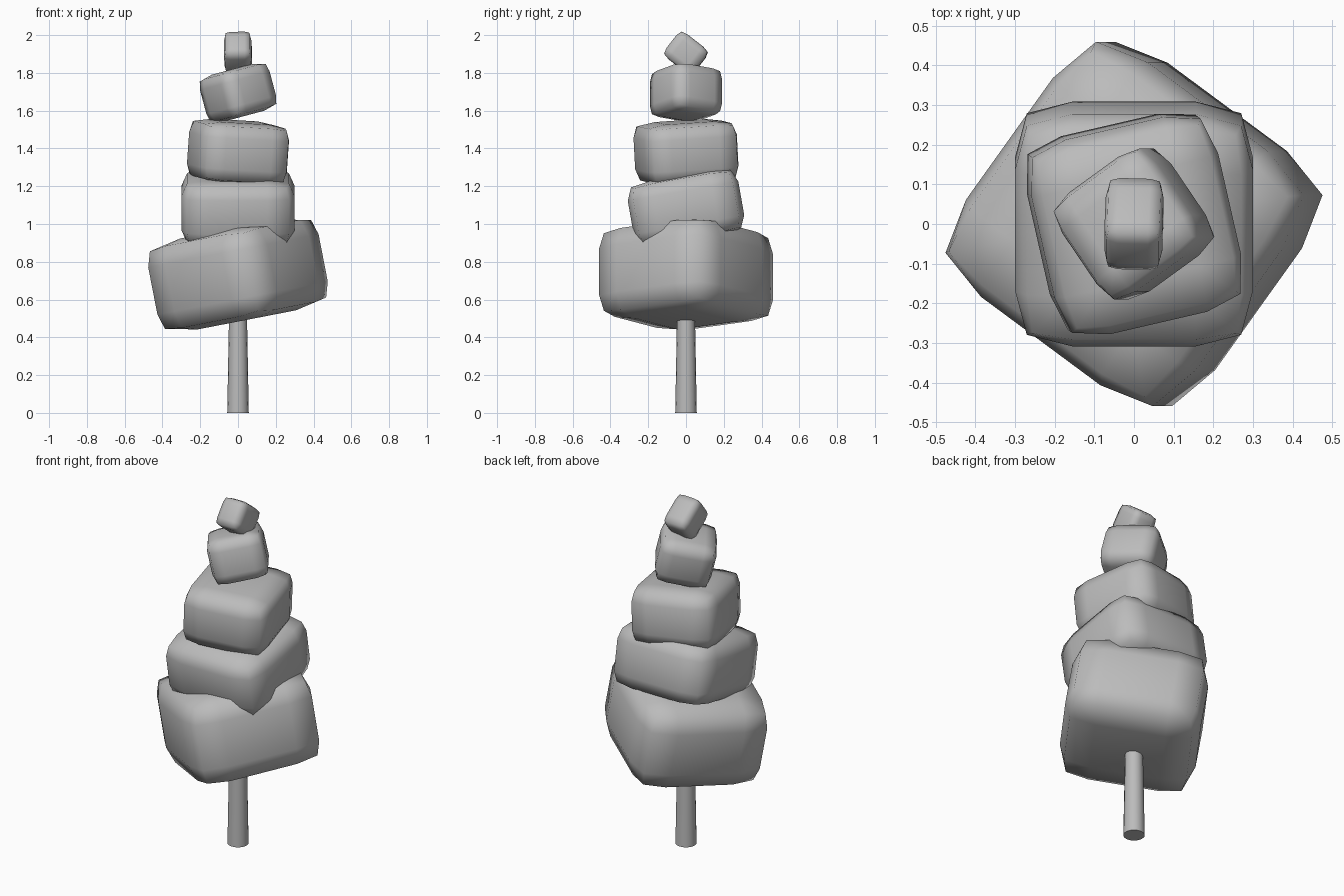
import bpy
import bmesh
from math import radians
from mathutils import Matrix

cube = bpy.data.objects.get("Cube")
if cube:
    bpy.data.objects.remove(cube, do_unlink=True)

# One plain grey for the whole tree
grey = bpy.data.materials.new("plain_grey")
grey.use_nodes = True
colour = (0.5, 0.5, 0.5, 1)
grey.diffuse_color = colour
grey.node_tree.nodes["Principled BSDF"].inputs["Base Color"].default_value = colour


def finish(name, bm, smooth_angle):
    mesh = bpy.data.meshes.new(name)
    bm.to_mesh(mesh)
    bm.free()
    mesh.materials.append(grey)
    obj = bpy.data.objects.new(name, mesh)
    bpy.context.collection.objects.link(obj)
    bpy.ops.object.select_all(action="DESELECT")
    obj.select_set(True)
    bpy.context.view_layer.objects.active = obj
    bpy.ops.object.shade_smooth_by_angle(angle=radians(smooth_angle))
    return obj


def block(name, height, half_size, turn, tilt_x=0, tilt_y=0):
    """Rounded unit cube, stretched, turned about z and then tilted."""
    bm = bmesh.new()
    bmesh.ops.create_cube(bm, size=2)
    bmesh.ops.bevel(bm, geom=bm.edges[:], offset=0.48, offset_type="OFFSET",
                    segments=2, profile=0.63, affect="EDGES")
    bm.transform(Matrix.Translation((0, 0, height))
                 @ Matrix.Rotation(radians(tilt_y), 4, "Y")
                 @ Matrix.Rotation(radians(tilt_x), 4, "X")
                 @ Matrix.Rotation(radians(turn), 4, "Z")
                 @ Matrix.Diagonal((*half_size, 1)))
    return finish(name, bm, 80)


# Slightly tapered trunk
bm = bmesh.new()
bmesh.ops.create_cone(bm, cap_ends=True, segments=16, radius1=0.057,
                      radius2=0.046, depth=0.6,
                      matrix=Matrix.Translation((0, 0, 0.3)))
finish("trunk", bm, 40)

# Stack of foliage blocks, from the bottom up
block("foliage_bottom", 0.733, (0.365, 0.365, 0.245), -36, tilt_y=-11)
block("foliage_lower", 1.085, (0.3, 0.297, 0.175), 0, tilt_x=10)
block("foliage_middle", 1.382, (0.242, 0.252, 0.16), 13, tilt_x=3, tilt_y=4)
block("foliage_upper", 1.695, (0.152, 0.152, 0.128), 35, tilt_y=-15)
block("foliage_top", 1.905, (0.073, 0.097, 0.083), -2, tilt_x=-38)
